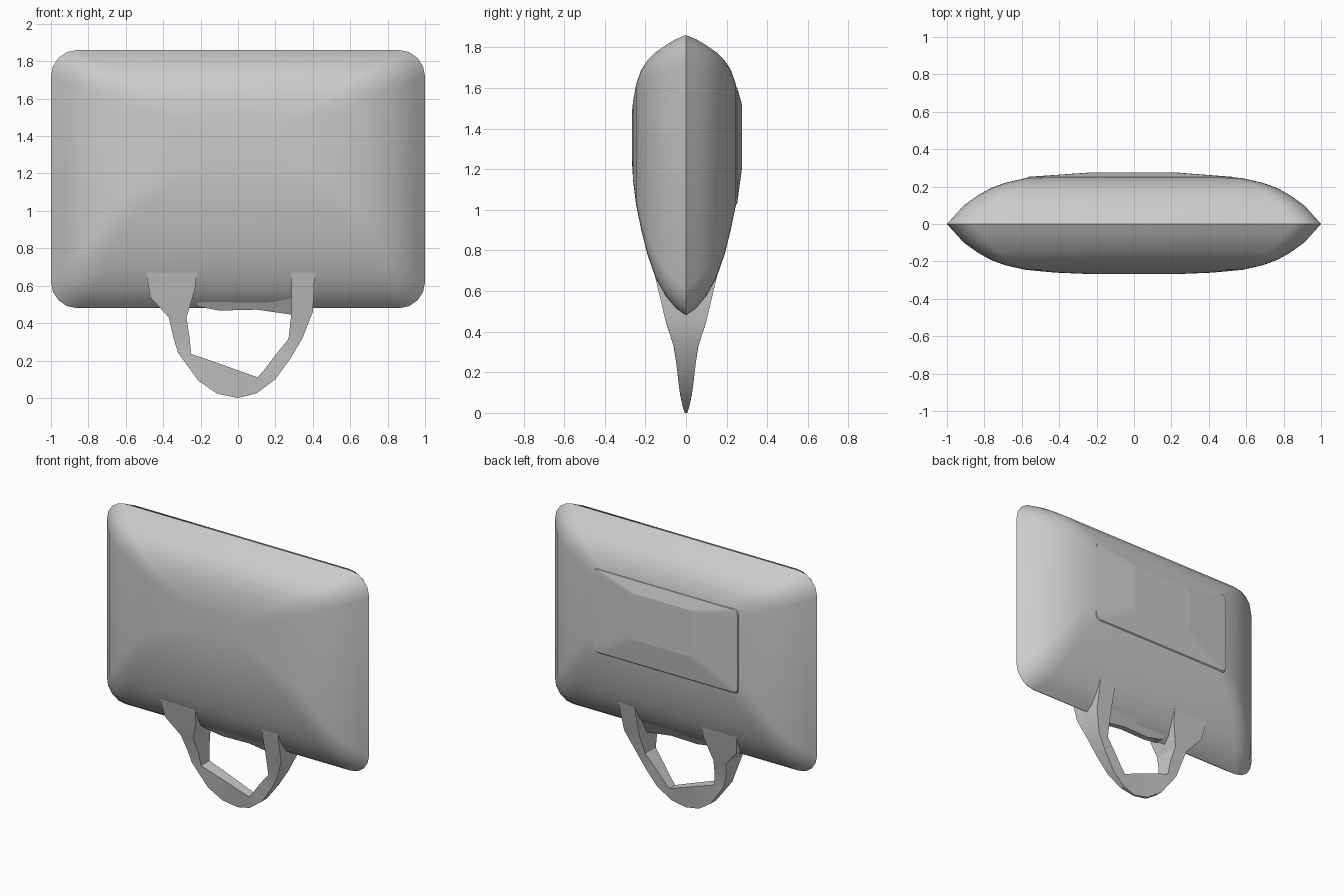
import bpy, math

if "Cube" in bpy.data.objects:
    bpy.data.objects.remove(bpy.data.objects["Cube"])


def make_object(name, verts, faces, smooth_angle=None):
    me = bpy.data.meshes.new(name)
    me.from_pydata(verts, [], faces)
    ob = bpy.data.objects.new(name, me)
    bpy.context.collection.objects.link(ob)
    bpy.ops.object.select_all(action='DESELECT')
    bpy.context.view_layer.objects.active = ob
    ob.select_set(True)
    bpy.ops.object.mode_set(mode='EDIT')
    bpy.ops.mesh.select_all(action='SELECT')
    bpy.ops.mesh.normals_make_consistent(inside=False)
    bpy.ops.object.mode_set(mode='OBJECT')
    if smooth_angle:
        bpy.ops.object.shade_smooth_by_angle(angle=math.radians(smooth_angle))
    return ob


def rounded_ring(y, x0, x1, z0, z1, r, seg=4):
    """Rounded rectangle outline in the plane y."""
    pts = []
    corners = [(x1 - r, z1 - r), (x0 + r, z1 - r), (x0 + r, z0 + r), (x1 - r, z0 + r)]
    for k, (cx, cz) in enumerate(corners):
        for i in range(seg + 1):
            a = math.pi / 2 * (k + i / seg)
            pts.append((cx + r * math.cos(a), y, cz + r * math.sin(a)))
    return pts


def loft(name, rings, smooth_angle=None, closed=False):
    n, m = len(rings[0]), len(rings)
    verts = [p for ring in rings for p in ring]
    faces = []
    for j in range(m if closed else m - 1):
        a, b = j * n, ((j + 1) % m) * n
        faces += [(a + i, a + (i + 1) % n, b + (i + 1) % n, b + i) for i in range(n)]
    if not closed:
        faces += [tuple(range(n)), tuple(range((m - 1) * n, m * n))]
    return make_object(name, verts, faces, smooth_angle)


# Puffy bag body: half depth, half width, bottom, top, corner radius
half = [(0, 1.0, .48, 1.86, .14), (.05, .955, .515, 1.84, .14),
        (.10, .91, .575, 1.81, .13), (.15, .84, .665, 1.775, .12),
        (.19, .77, .78, 1.735, .10), (.22, .69, .90, 1.69, .09),
        (.245, .58, 1.02, 1.62, .08), (.26, .42, 1.14, 1.54, .06),
        (.267, .25, 1.25, 1.47, .05)]
sections = [(-s[0], *s[1:]) for s in half[:0:-1]] + half
loft("bag_body", [rounded_ring(y, -w, w, lo, hi, r) for y, w, lo, hi, r in sections], 35)

# Slightly raised pocket on the back
loft("back_pocket", [rounded_ring(.22, -.58, .53, 1.0, 1.62, .03, 2),
                     rounded_ring(.252, -.57, .53, 1.03, 1.6, .03, 2),
                     rounded_ring(.275, -.24, .23, 1.2, 1.52, .03, 2)])


# Strap handle: depth depends only on height
DEPTH = [(0, .006), (.05, .024), (.15, .037), (.31, .055), (.45, .10), (.67, .152), (2, .152)]


def depth(z):
    for (za, da), (zb, db) in zip(DEPTH, DEPTH[1:]):
        if z <= zb:
            return da + (db - da) * (z - za) / (zb - za)


outer = [(-.49, .67), (-.47, .54), (-.37, .43), (-.345, .32), (-.32, .24), (-.21, .09),
         (-.11, .022), (0, 0), (.10, .025), (.20, .10), (.28, .21), (.345, .32),
         (.40, .46), (.41, .67)]
inner = [(-.22, .67), (-.23, .58), (-.275, .43), (-.26, .33), (-.25, .235), (-.17, .208),
         (-.09, .18), (0, .148), (.105, .11), (.14, .15), (.20, .23), (.27, .315),
         (.285, .45), (.285, .67)]


def strap_ring(o, i):
    do, di = depth(o[1]), depth(i[1])
    return [(o[0], -do, o[1]), (i[0], -di, i[1]), (i[0], di, i[1]), (o[0], do, o[1])]


loft("strap_handle", [strap_ring(o, i) for o, i in zip(outer, inner)], 20)

# Small sagging flap between the strap ends
flap = [(-.22, .49), (-.1, .467), (.1, .472), (.29, .445), (.3, .62), (-.22, .62)]
loft("opening_flap", [[(x, s * max(.02, (z - .44) * .62), z) for x, z in flap] for s in (-1, 1)])
